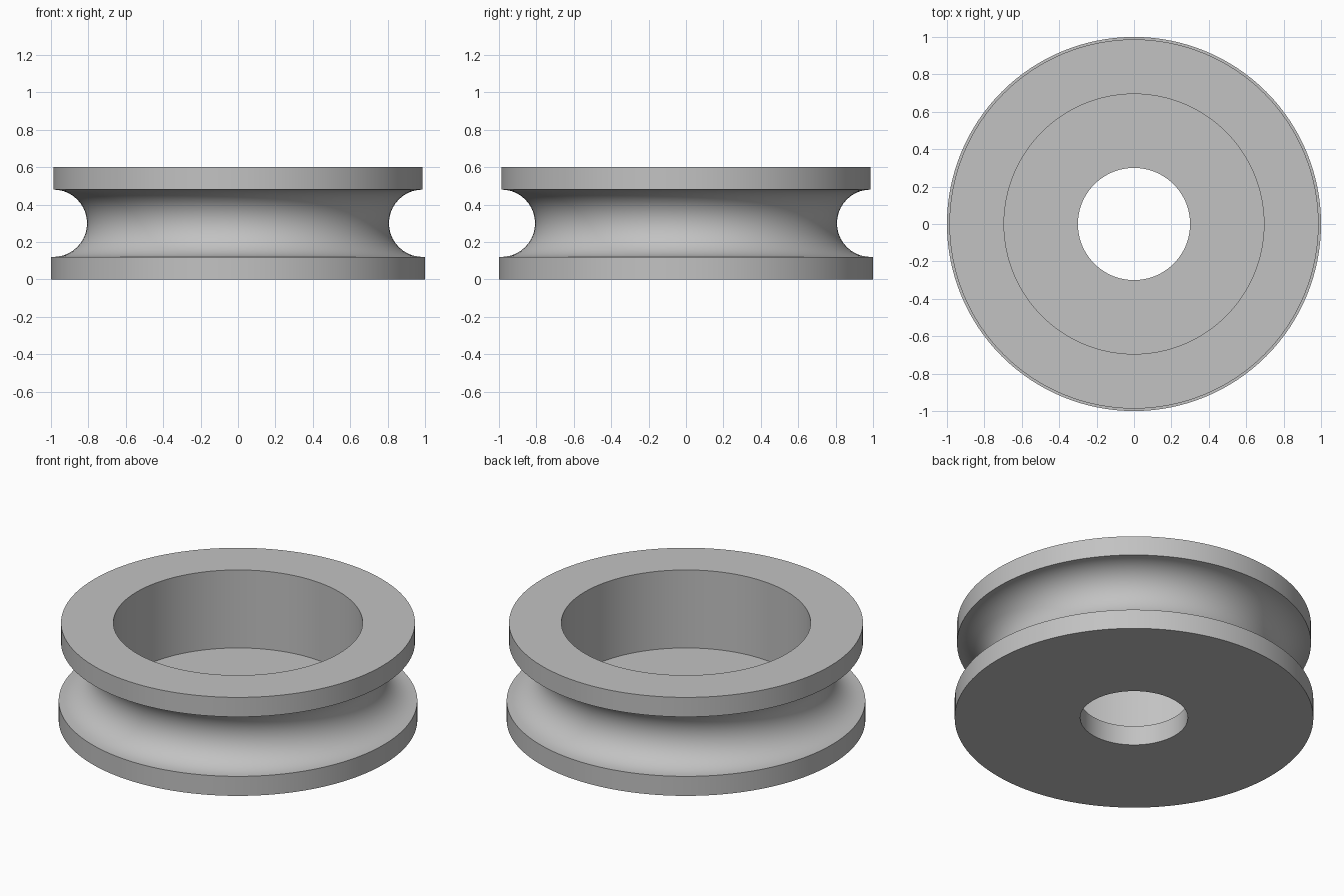
import bpy, bmesh
from math import sin, cos, pi, radians

if "Cube" in bpy.data.objects:
    bpy.data.objects.remove(bpy.data.objects["Cube"], do_unlink=True)

SEGMENTS = 128
HEIGHT, LIP, FLOOR = 0.6, 0.12, 0.12
BASE_R, TOP_R, BORE_R, HOLE_R = 1.0, 0.987, 0.695, 0.3
GROOVE_R, GROOVE_STEPS = 0.18, 20

# Plain grey material
grey = bpy.data.materials.new("light grey")
grey.use_nodes = True
colour = (0.54, 0.54, 0.54, 1)
grey.diffuse_color = colour
grey.node_tree.nodes["Principled BSDF"].inputs["Base Color"].default_value = colour

# Half section: base, round rope groove, upper rim, bore and central hole
profile = [(HOLE_R, 0), (BASE_R, 0), (BASE_R, LIP)]
for i in range(GROOVE_STEPS + 1):
    a = -pi / 2 + pi * i / GROOVE_STEPS
    profile.append((TOP_R - GROOVE_R * cos(a), HEIGHT / 2 + GROOVE_R * sin(a)))
profile += [(TOP_R, HEIGHT), (BORE_R, HEIGHT), (BORE_R, FLOOR), (HOLE_R, FLOOR)]

# Revolve the section into the wheel
bm = bmesh.new()
verts = [bm.verts.new((r, 0, z)) for r, z in profile]
edges = [bm.edges.new((v, verts[(i + 1) % len(verts)])) for i, v in enumerate(verts)]
bmesh.ops.spin(bm, geom=verts + edges, cent=(0, 0, 0), axis=(0, 0, 1),
               angle=2 * pi, steps=SEGMENTS)
bmesh.ops.remove_doubles(bm, verts=bm.verts[:], dist=0.0001)
bmesh.ops.recalc_face_normals(bm, faces=bm.faces[:])

mesh = bpy.data.meshes.new("grooved_wheel")
bm.to_mesh(mesh)
bm.free()
mesh.materials.append(grey)
wheel = bpy.data.objects.new("grooved_wheel", mesh)
bpy.context.collection.objects.link(wheel)

# Smooth round surfaces with crisp rims
bpy.ops.object.select_all(action="DESELECT")
wheel.select_set(True)
bpy.context.view_layer.objects.active = wheel
bpy.ops.object.shade_smooth_by_angle(angle=radians(30))
